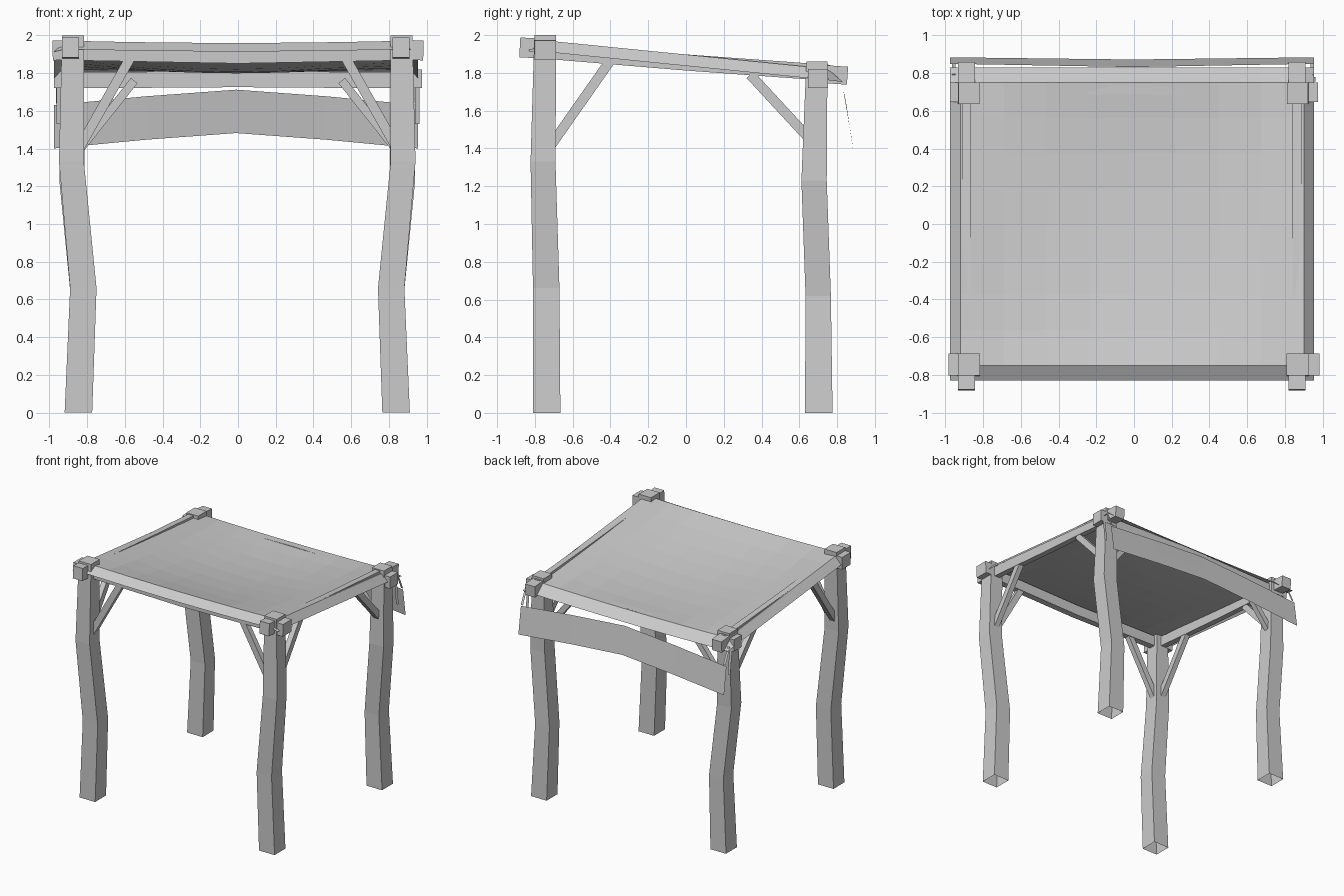
import bpy, bmesh, math
from mathutils import Vector

if "Cube" in bpy.data.objects:
    bpy.data.objects.remove(bpy.data.objects["Cube"])

grey = bpy.data.materials.new("plain grey")
grey.diffuse_color = (0.6, 0.6, 0.6, 1)
grey.use_nodes = True
grey.node_tree.nodes["Principled BSDF"].inputs["Base Color"].default_value = grey.diffuse_color


def finish(bm, name, recalc=True):
    if recalc:
        bmesh.ops.recalc_face_normals(bm, faces=bm.faces[:])
    me = bpy.data.meshes.new(name)
    bm.to_mesh(me)
    bm.free()
    me.materials.append(grey)
    ob = bpy.data.objects.new(name, me)
    bpy.context.collection.objects.link(ob)
    return ob


def loft(name, rings, caps=(True, True)):
    bm = bmesh.new()
    loops = [[bm.verts.new(p) for p in r] for r in rings]
    for a, b in zip(loops, loops[1:]):
        for i in range(4):
            j = (i + 1) % 4
            bm.faces.new((a[i], a[j], b[j], b[i]))
    if caps[0]:
        bm.faces.new(loops[0][::-1])
    if caps[1]:
        bm.faces.new(loops[-1])
    return finish(bm, name)


def bar(name, pts, side, up):
    """Square timber through pts; side and up are the section sizes."""
    pts = [Vector(p) for p in pts]
    d = (pts[-1] - pts[0]).normalized()
    s = d.cross(Vector((0, 0, 1))).normalized()
    u = s.cross(d)
    sec = ((-1, -1), (1, -1), (1, 1), (-1, 1))
    return loft(name, [[p + s * a * side / 2 + u * b * up / 2 for a, b in sec] for p in pts])


def sheet(name, xs, ys, fn):
    bm = bmesh.new()
    g = [[bm.verts.new(fn(x, y)) for x in xs] for y in ys]
    for r, q in zip(g, g[1:]):
        for i in range(len(xs) - 1):
            bm.faces.new((r[i], r[i + 1], q[i + 1], q[i]))
    return finish(bm, name, False)


SEC = ((-1, -1), (1, -1), (1, 1), (-1, 1))
for s, side in ((-1, "left"), (1, "right")):
    # crooked posts, open underneath
    front = ((0, .842, -.738, .073), (.66, .816, -.740, .070),
             (1.33, .879, -.757, .066), (2.0, .871, -.745, .058))
    back = ((0, .842, .703, .073), (.62, .816, .700, .067),
            (1.23, .876, .678, .067), (1.86, .871, .693, .056))
    for nm, prof in (("front", front), ("back", back)):
        loft(f"{nm}_{side}_post",
             [[(s * x - .004 + a * h, y + b * h, z) for a, b in SEC] for z, x, y, h in prof],
             (False, True))

    # side rail with chunky ends
    x = s * .876 - .012
    bar(f"{side}_rail", [(x, -.80, 1.922), (x, 0, 1.855), (x, .76, 1.80)], .05, .085)
    bar(f"{side}_rail_front_end", [(x, -.88, 1.935), (x, -.69, 1.925)], .09, .105)
    bar(f"{side}_rail_back_end", [(x, .64, 1.80), (x, .855, 1.785)], .09, .095)

    # cross rail ends
    bar(f"front_rail_{side}_end", [(s * .82, -.745, 1.925), (s * .983, -.745, 1.92)], .115, .105)
    bar(f"back_rail_{side}_end", [(s * .82, .698, 1.77), (s * .975, .698, 1.77)], .105, .10)

    # diagonal braces
    bar(f"front_{side}_brace", [(s * .86, -.745, 1.37), (s * .56, -.745, 1.90)], .045, .052)
    bar(f"back_{side}_brace", [(s * .86, .69, 1.37), (s * .55, .69, 1.76)], .045, .045)
    bar(f"{side}_front_side_brace", [(x, -.72, 1.41), (x, -.39, 1.88)], .045, .052)
    bar(f"{side}_back_side_brace", [(x, .65, 1.455), (x, .34, 1.79)], .045, .052)

    # hanging strap at the back corner, and tie holding the flap
    xs = s * .95
    sheet(f"{side}_strap", (xs - .012, xs + .012), (0, 1),
          lambda a, t: (a, .755 + .025 * t, 1.74 - .21 * t))
    sheet(f"{side}_flap_tie", (xs - .015, xs + .005), (0, 1),
          lambda a, t: (a, .79 + .06 * t, 1.77 - .13 * t))

# cross rails, slightly bowed
bar("front_rail", [(-.85, -.745, 1.912), (0, -.745, 1.896), (.85, -.745, 1.912)], .055, .09)
bar("back_rail", [(-.85, .70, 1.762), (0, .715, 1.768), (.85, .70, 1.762)], .05, .085)

# sagging cloth roof with turned-down edges
XE, YE = .91, .75


def cloth(x, y):
    cx, cy = max(-XE, min(XE, x)), max(-YE, min(YE, y))
    u, v = cx / XE, cy / YE
    z = 1.972 - (cy + YE) * .1
    z -= .065 * (1 - u * u) * (1 - v * v) + .012 * (1 - u * u)
    drop = 0
    if abs(x) > XE:
        drop = .06
    if y < -YE:
        drop = max(drop, .045)
    if y > YE:
        drop = max(drop, .07)
    return (x - .01, y, z - drop)


inner = [-1 + i * .25 for i in range(9)]
sheet("cloth_roof", [-.965] + [XE * t for t in inner] + [.965],
      [-.83] + [YE * t for t in inner] + [.83], cloth)

# arched flap hanging at the back
sheet("back_flap", (.965, .48, 0, -.48, -.965), (0, .5, 1),
      lambda x, t: (x - .01,
                    .832 + .018 * abs(x) + (.04 - .006 * abs(x)) * t,
                    1.712 - .085 * abs(x) ** 1.2 - .23 * t))
